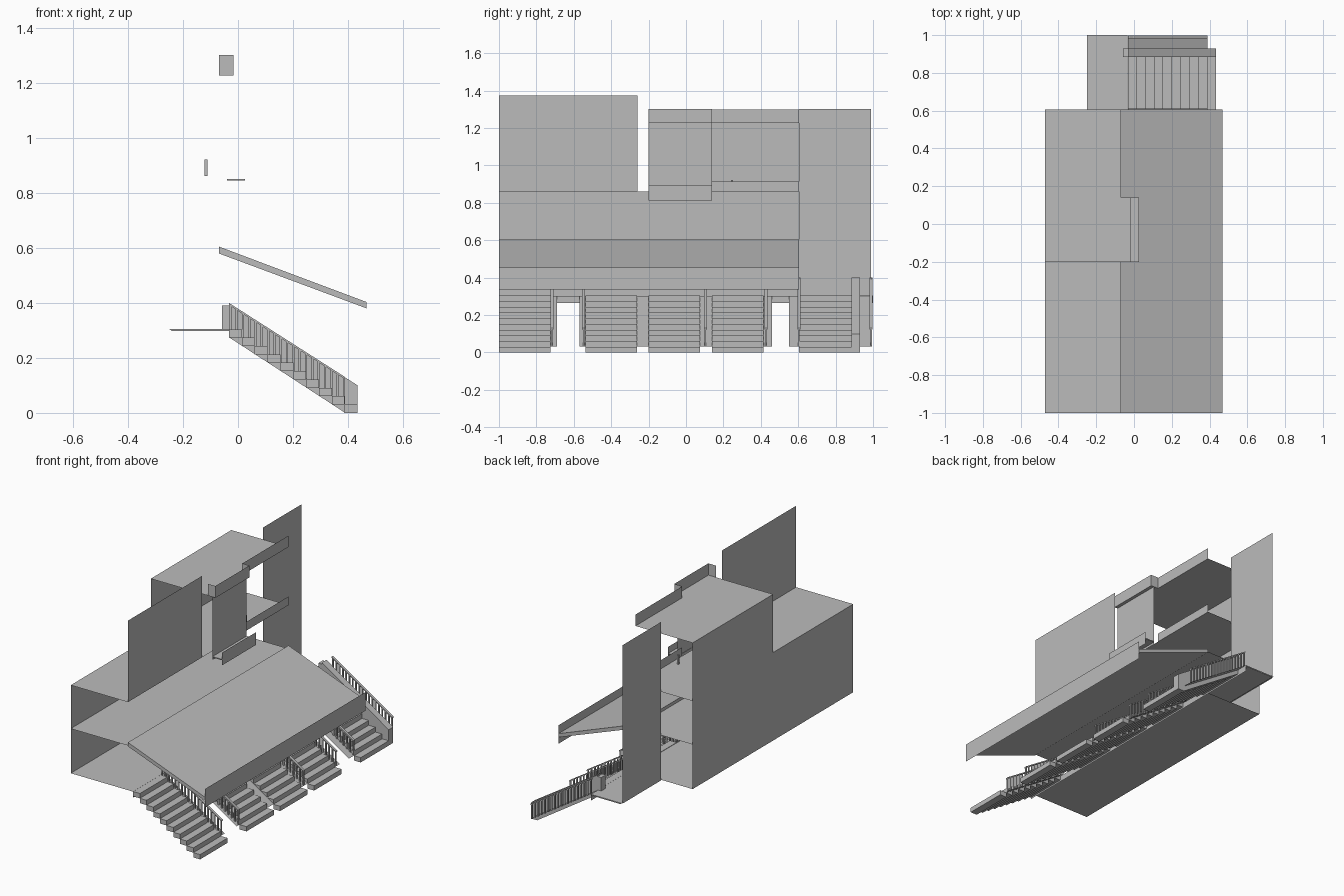
import bpy, bmesh, math

if "Cube" in bpy.data.objects:
    bpy.data.objects.remove(bpy.data.objects["Cube"])

grey = bpy.data.materials.new("plain grey")
grey.diffuse_color = (0.5, 0.5, 0.5, 1)
grey.use_nodes = True
grey.node_tree.nodes["Principled BSDF"].inputs["Base Color"].default_value = grey.diffuse_color


def make(name, verts, faces):
    me = bpy.data.meshes.new(name)
    me.from_pydata(verts, [], faces)
    bm = bmesh.new()
    bm.from_mesh(me)
    bmesh.ops.recalc_face_normals(bm, faces=bm.faces)
    bm.to_mesh(me)
    bm.free()
    me.materials.append(grey)
    ob = bpy.data.objects.new(name, me)
    bpy.context.collection.objects.link(ob)
    return ob


def sheet(name, profile, y0, y1):
    """Open xz profile swept along y, without thickness."""
    n = len(profile)
    verts = [(x, y, z) for y in (y0, y1) for x, z in profile]
    return make(name, verts, [(i, i + 1, n + i + 1, n + i) for i in range(n - 1)])


def solid(name, profile, y0, y1):
    """Closed xz outline extruded along y."""
    n = len(profile)
    verts = [(x, y, z) for y in (y0, y1) for x, z in profile]
    faces = [(i, (i + 1) % n, n + (i + 1) % n, n + i) for i in range(n)]
    faces += [tuple(range(n)), tuple(range(2 * n - 1, n - 1, -1))]
    return make(name, verts, faces)


def box(name, x0, x1, y0, y1, z0, z1):
    return solid(name, [(x0, z0), (x1, z0), (x1, z1), (x0, z1)], y0, y1)


def cross_sheet(name, y, x0, x1, z0, z1):
    return make(name, [(x0, y, z0), (x1, y, z0), (x1, y, z1), (x0, y, z1)], [(0, 1, 2, 3)])


BACK, FRONT, END = -0.47, -0.07, 0.605     # back wall x, front wall x, hall end y
FLOOR, MID, TOP, ROOF = 0.303, 0.585, 0.86, 1.228

# Open-fronted hall: back walls and floors
sheet("lower_back_wall", [(BACK, FLOOR), (BACK, TOP)], -1, END)
sheet("upper_back_wall", [(BACK, TOP), (BACK, ROOF)], -0.2, END)
sheet("ground_floor", [(BACK, FLOOR), (-0.035, FLOOR)], -1, END)
sheet("middle_floor", [(BACK, MID), (FRONT, MID)], -1, END)
sheet("upper_floor", [(BACK, TOP), (FRONT, TOP)], -1, END)
sheet("landing_edge", [(-0.035, 0.265), (-0.035, FLOOR)], -1, END)

# Upper front: tall panel, roof and stepped parapet
sheet("tall_front_panel", [(FRONT, TOP), (FRONT, 1.375)], -1, -0.26)
sheet("upper_roof", [(BACK, ROOF), (FRONT, ROOF)], -0.2, END)
sheet("bay_roof", [(FRONT, ROOF), (-0.017, ROOF)], -0.2, 0.14)
sheet("bay_parapet", [(-0.017, ROOF), (-0.017, 1.303)], -0.2, 0.14)
sheet("side_parapet", [(FRONT, ROOF), (FRONT, 1.30)], 0.14, END)
for y in (-0.2, 0.14):
    cross_sheet("parapet_return", y, FRONT, -0.017, ROOF, 1.302)

# Bay panel, its small canopy, balcony front and post
sheet("bay_panel", [(-0.038, 0.83), (-0.038, ROOF)], -0.2, 0.14)
box("bay_canopy", -0.04, 0.026, -0.2, 0.14, 0.845, 0.851)
sheet("canopy_fascia", [(0.027, 0.812), (0.027, 0.892)], -0.2, 0.14)
sheet("balcony_front", [(FRONT, TOP), (FRONT, 0.915)], 0.14, END)
box("balcony_post", -0.122, -0.111, 0.24, 0.25, 0.862, 0.922)

# Sloped canopy roof with an upright fascia
solid("sloped_roof", [(FRONT, 0.605), (FRONT, 0.58), (0.468, 0.38), (0.468, 0.403)], -1, END)
sheet("roof_fascia", [(0.47, 0.338), (0.47, 0.455)], -1, END)

# Side landing and its tall wall
solid("side_landing", [(-0.25, 0.305), (-0.24, 0.298), (-0.035, 0.298), (-0.035, 0.305)], END, 1)
sheet("side_wall", [(-0.25, 0.30), (-0.25, 1.302)], END, 0.99)
sheet("side_landing_edge", [(-0.035, 0.265), (-0.035, FLOOR)], END, 1)

# Flights of ten steps
RUN, RISE, N = 0.0468, 0.0304, 10
for y0, y1 in ((-1, -0.725), (-0.537, -0.263), (-0.2, 0.075), (0.14, 0.415), (END, 0.885)):
    for k in range(N):
        x1 = 0.435 - RUN * k
        box("step", x1 - RUN, x1, y0, y1, RISE * k, RISE * (k + 1))

# Sloped strips beside the flights
X0, Z0, X1, Z1 = -0.033, 0.303, 0.39, 0.033
for y0, y1 in ((-0.725, -0.69), (-0.57, -0.537), (-0.263, -0.2), (0.075, 0.14),
               (0.415, 0.46), (0.55, END), (0.93, 0.995)):
    sheet("sloped_strip", [(X0, Z0), (X1, Z1)], y0, y1)

# Handrails on balusters
BARS = 19
for y in (-0.717, -0.547, 0.103, 0.427, 0.603, 0.99):
    solid("handrail", [(X0, 0.40), (X1, 0.13), (X1, 0.122), (X0, 0.392)], y - 0.008, y + 0.008)
    for i in range(BARS):
        t = i / (BARS - 1)
        x = X0 + 0.005 + (X1 - X0 - 0.01) * t
        z = Z0 + (Z1 - Z0) * t
        box("baluster", x - 0.004, x + 0.004, y - 0.004, y + 0.004, z, z + 0.092)

# Solid stair side wall and its head block
solid("stair_side_wall", [(0.435, 0), (0.435, 0.10), (X0, 0.40), (X0, 0.275), (0.39, 0)], 0.885, 0.93)
box("side_wall_head", -0.058, X0, 0.885, 0.93, 0.30, 0.39)
